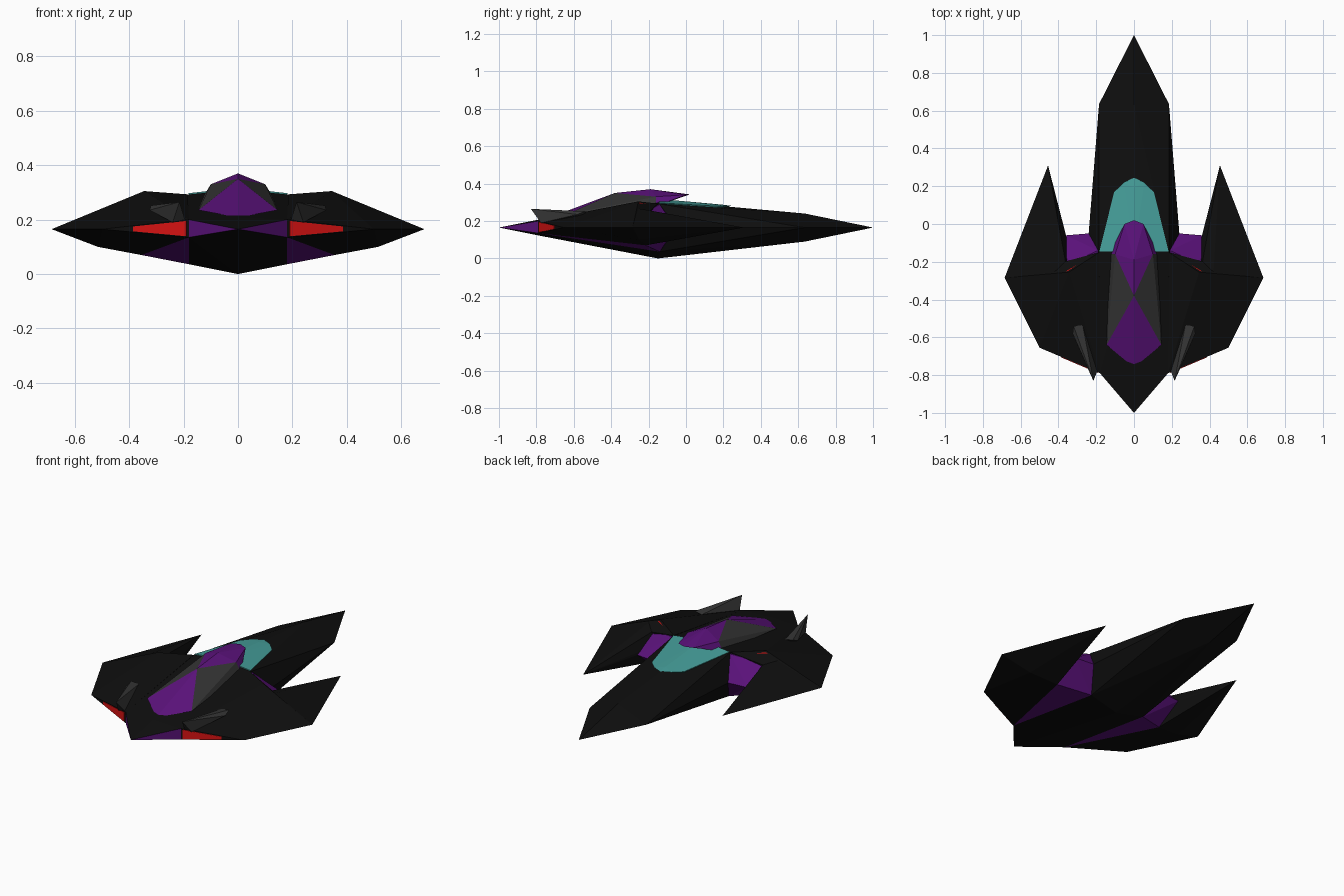
import bpy, bmesh
from mathutils import Vector

if "Cube" in bpy.data.objects:
    bpy.data.objects.remove(bpy.data.objects["Cube"])


def material(name, rgb):
    m = bpy.data.materials.new(name)
    m.diffuse_color = (*rgb, 1)
    m.use_nodes = True
    m.node_tree.nodes["Principled BSDF"].inputs["Base Color"].default_value = m.diffuse_color
    return m


BLACK = material("hull black", (0.0045, 0.0045, 0.0045))
PURPLE = material("purple", (0.105, 0.006, 0.20))
GREY = material("dark grey", (0.035, 0.035, 0.035))
TEAL = material("glass teal", (0.06, 0.34, 0.32))
RED = material("glow red", (0.68, 0.006, 0.006))


def hull(name, pts, mats, centred=False, rule=None):
    """Flat-faced solid round the points: centred across x, or a mirrored pair."""
    pts = [Vector(p) for p in pts]
    if centred:
        pts += [Vector((-p.x, p.y, p.z)) for p in pts if p.x > 0]
    bm = bmesh.new()
    for p in pts:
        bm.verts.new(p)
    res = bmesh.ops.convex_hull(bm, input=bm.verts[:])
    loose = [v for v in bm.verts if not v.link_faces]
    bmesh.ops.delete(bm, geom=loose, context='VERTS')
    bmesh.ops.recalc_face_normals(bm, faces=bm.faces[:])
    bm.normal_update()
    if rule:
        for f in bm.faces:
            f.material_index = rule(f.calc_center_median(), f.normal)
    me = bpy.data.meshes.new(name)
    bm.to_mesh(me)
    bm.free()
    for m in mats:
        me.materials.append(m)
    ob = bpy.data.objects.new(name, me)
    bpy.context.collection.objects.link(ob)
    if not centred:
        ob.modifiers.new("Mirror", 'MIRROR').use_mirror_merge = False
    return ob


def plate(name, pts, normal, mat):
    """Thin coloured panel lying just proud of a surface."""
    n = Vector(normal).normalized()
    pts = [Vector(p) for p in pts]
    hull(name, [p + n * 0.003 for p in pts] + [p - n * 0.004 for p in pts], [mat])


# shared corners
tail_hi, tail_lo = (0.18, -0.79, 0.20), (0.18, -0.79, 0.135)
wing_side, wing_back = (0.685, -0.285, 0.165), (0.50, -0.655, 0.165)
notch_in, notch_out = (0.24, -0.05, 0.165), (0.36, -0.06, 0.165)
belly_in, belly_out = (0.18, -0.14, 0.036), (0.355, -0.215, 0.07)
lip_in, lip_top, lip_out = (0.185, -0.15, 0.293), (0.345, -0.255, 0.305), (0.45, -0.275, 0.26)
lip_low = (0.36, -0.22, 0.245)

# central fuselage, with purple side faces on the tail point
hull("fuselage", [
    (0, 1, 0.165), (0.185, 0.635, 0.165), (0, 0.635, 0.24), (0, 0.635, 0.09),
    notch_in, (0.185, -0.145, 0.292), (0, -0.145, 0.31), (0, -0.15, 0), belly_in,
    tail_hi, tail_lo, (0, -0.79, 0.207), (0, -0.79, 0.123), (0, -1, 0.165)],
    [BLACK, PURPLE], True,
    lambda c, n: int(c.y < -0.79 and abs(n.z) < 0.5))

# forward-swept wings
hull("wing", [
    (0.455, 0.31, 0.165), notch_out, (0.36, -0.215, 0.25), (0.42, -0.27, 0.27),
    wing_side, wing_back, tail_hi, tail_lo, belly_out, (0.515, -0.25, 0.10)], [BLACK])

# purple block between wing and fuselage, showing in the notch and underneath
hull("intake_block", [
    notch_in, notch_out, belly_in, belly_out, (0.355, -0.215, 0.25),
    (0.19, -0.14, 0.288), (0.18, -0.79, 0.195), tail_lo], [PURPLE])

# raised roof over each intake
hull("intake_roof", [
    lip_in, lip_top, lip_out, lip_low, (0.19, -0.16, 0.2),
    tail_hi, wing_back, wing_side], [BLACK])

# red glowing intake and exhaust panels
mid = Vector((0.35, -0.235, 0.274))
plate("intake_glow", [mid.lerp(Vector(p), k) for p, k in
                      ((lip_in, 0.55), (lip_top, 0.75), (lip_out, 0.85), (lip_low, 0.8))],
      (0.44, 0.73, 0.53), RED)
plate("exhaust_glow", [(0.19, -0.786, 0.195), (0.19, -0.786, 0.139),
                       (0.385, -0.7035, 0.157), (0.385, -0.7035, 0.175)],
      (0.39, -0.92, 0), RED)

# glass canopy
hull("canopy", [
    (0, 0.245, 0.281), (0.055, 0.22, 0.281), (0.105, 0.17, 0.279), (0.183, -0.145, 0.297),
    (0, -0.145, 0.318), (0, 0.19, 0.288), (0.1, 0.16, 0.265), (0.17, -0.145, 0.28)],
    [TEAL], True)

# dorsal spine: purple front and rear, grey flanks
hull("spine", [
    (0, 0.02, 0.342), (0.05, 0, 0.34), (0, -0.19, 0.37), (0, -0.38, 0.35),
    (0.10, -0.16, 0.33), (0.13, -0.16, 0.28), (0.145, -0.64, 0.235),
    (0, -0.76, 0.208), (0, -0.15, 0.29)],
    [PURPLE, GREY], True,
    lambda c, n: int(abs(c.x) > 0.06 and -0.5 < c.y < -0.25))

# small tail fins
hull("tail_fin", [
    (0.272, -0.535, 0.245), (0.32, -0.54, 0.252), (0.325, -0.58, 0.235), (0.26, -0.56, 0.21),
    (0.215, -0.83, 0.265), (0.195, -0.78, 0.2), (0.24, -0.775, 0.19)], [GREY])
